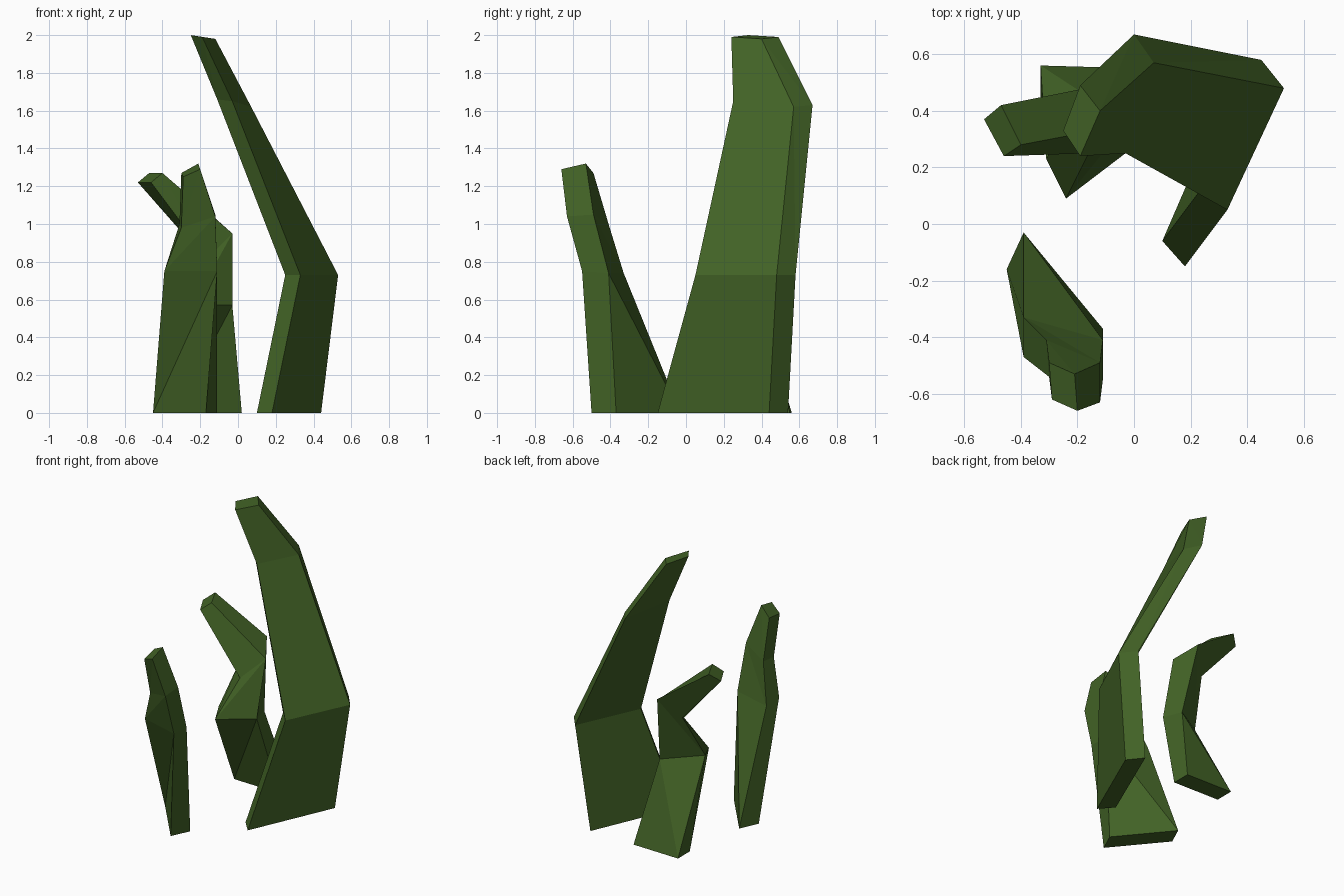
import bpy
import bmesh

# Remove the default cube only
default_cube = bpy.data.objects.get("Cube")
if default_cube:
    bpy.data.objects.remove(default_cube, do_unlink=True)

# Single flat leaf colour
leaf_colour = (0.054, 0.122, 0.019, 1.0)
leaf_green = bpy.data.materials.new("leaf_green")
leaf_green.use_nodes = True
leaf_green.diffuse_color = leaf_colour
shader = next(n for n in leaf_green.node_tree.nodes if n.type == "BSDF_PRINCIPLED")
shader.inputs["Base Color"].default_value = leaf_colour


def make_blade(name, rings):
    """Loft a closed four-sided blade through rings of corners, ordered
    left front, left back, right back, right front."""
    bm = bmesh.new()
    loops = [[bm.verts.new(corner) for corner in ring] for ring in rings]
    bm.faces.new(loops[0])
    bm.faces.new(loops[-1])
    for lower, upper in zip(loops, loops[1:]):
        left_front, left_back, right_back, right_front = range(len(lower))
        # Broad faces twist, so they are split from low left to high right
        for left, right in ((left_front, right_front), (left_back, right_back)):
            bm.faces.new((lower[left], lower[right], upper[right]))
            bm.faces.new((lower[left], upper[right], upper[left]))
        # Narrow edges of the blade
        for front, back in ((left_front, left_back), (right_front, right_back)):
            bm.faces.new((lower[front], lower[back], upper[back], upper[front]))
    bmesh.ops.recalc_face_normals(bm, faces=bm.faces)
    mesh = bpy.data.meshes.new(name)
    bm.to_mesh(mesh)
    bm.free()
    mesh.materials.append(leaf_green)
    blade = bpy.data.objects.new(name, mesh)
    bpy.context.scene.collection.objects.link(blade)
    return blade


# Tall broad blade leaning over the others
make_blade("tall_blade", [
    [(.1, -.06, 0), (.36, .54, 0), (.44, .44, 0), (.18, -.15, 0)],
    [(.25, .14, .73), (.45, .58, .73), (.53, .48, .73), (.33, .05, .73)],
    [(-.11, .34, 1.66), (0, .67, 1.63), (.07, .57, 1.62), (-.03, .25, 1.65)],
    [(-.25, .33, 2), (-.19, .49, 1.99), (-.12, .4, 1.98), (-.19, .24, 1.99)],
])

# Short twisted blade at the front
make_blade("front_blade", [
    [(-.45, -.16, 0), (-.39, -.03, 0), (-.11, -.37, 0), (-.17, -.5, 0)],
    [(-.39, -.47, .75), (-.39, -.33, .74), (-.11, -.41, .74), (-.11, -.55, .75)],
    [(-.3, -.54, .98), (-.31, -.41, 1), (-.12, -.49, 1.05), (-.12, -.63, 1.04)],
    [(-.29, -.62, 1.25), (-.3, -.49, 1.27), (-.21, -.53, 1.32), (-.2, -.66, 1.29)],
])

# Bent blade that zigzags forward, back and out to the side
make_blade("bent_blade", [
    [(-.33, .43, 0), (-.33, .56, 0), (.02, .55, 0), (.02, .42, 0)],
    [(-.24, .09, .57), (-.31, .23, .59), (-.07, .39, .56), (-.03, .25, .57)],
    [(-.16, .25, .82), (-.24, .38, .89), (-.12, .49, 1.03), (-.03, .35, .95)],
    [(-.46, .24, 1.22), (-.53, .37, 1.22), (-.47, .42, 1.27), (-.4, .28, 1.27)],
])
